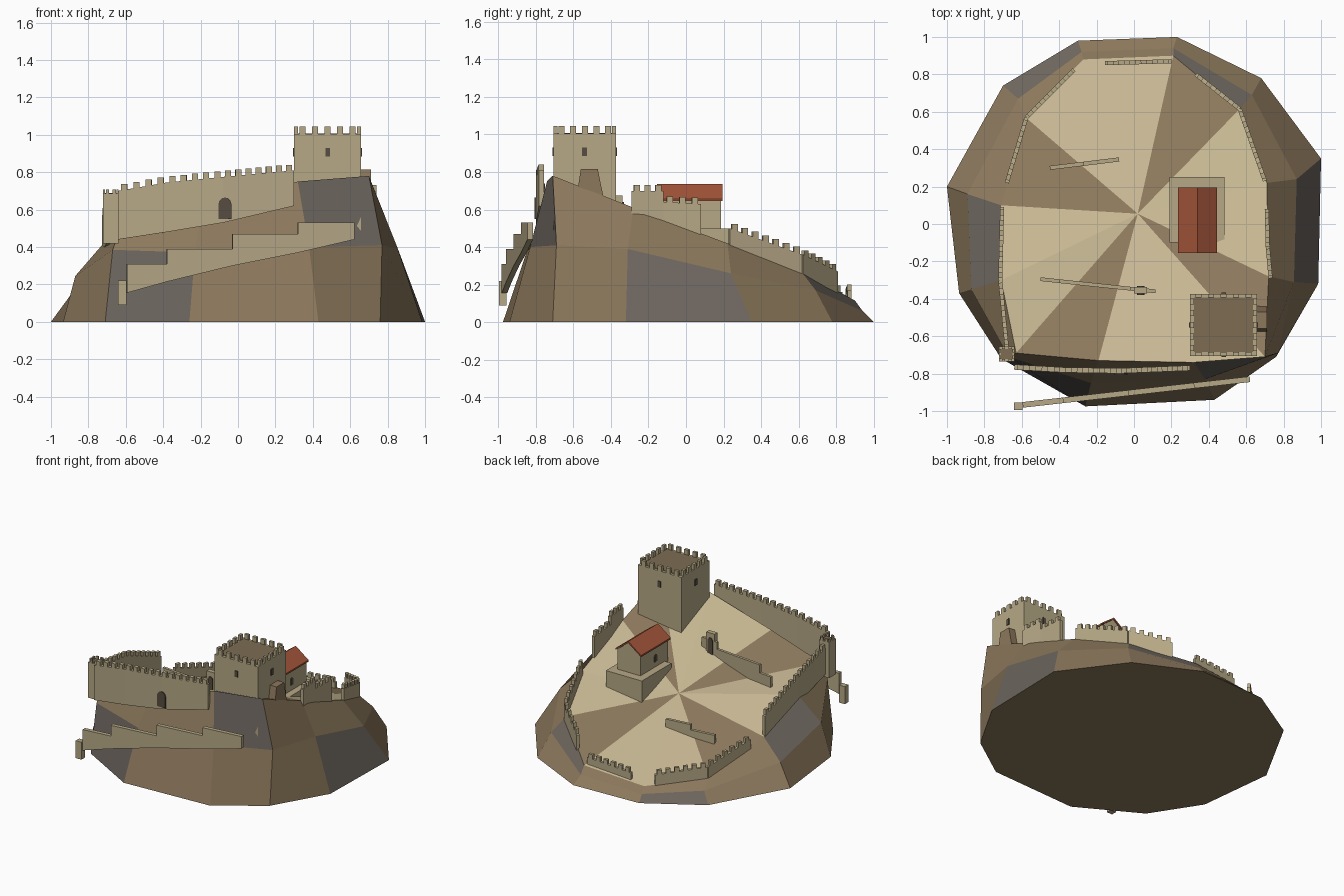
import bpy, bmesh, math
from mathutils import Vector

if "Cube" in bpy.data.objects:
    bpy.data.objects.remove(bpy.data.objects["Cube"])


def mat(name, rgb):
    m = bpy.data.materials.new(name)
    m.diffuse_color = (*rgb, 1)
    m.use_nodes = True
    m.node_tree.nodes["Principled BSDF"].inputs["Base Color"].default_value = m.diffuse_color
    return m


SAND = mat("sand", (.57, .475, .29))
BROWN = mat("brown_earth", (.262, .188, .107))
GREY = mat("grey_rock", (.15, .13, .11))
STONE = mat("wall_stone", (.47, .395, .24))
FLOOR = mat("tower_floor", (.205, .15, .084))
DARK = mat("dark_opening", (.095, .075, .055))
TILE = mat("red_tile", (.376, .091, .042))


def finish(name, bm, mats):
    bmesh.ops.recalc_face_normals(bm, faces=bm.faces)
    me = bpy.data.meshes.new(name)
    bm.to_mesh(me)
    bm.free()
    for m in mats:
        me.materials.append(m)
    ob = bpy.data.objects.new(name, me)
    bpy.context.collection.objects.link(ob)
    return ob


def prism(bm, a, b, t):
    """Upright slab from a to b, each (x, y, bottom, top), thickness t."""
    d = Vector((b[0] - a[0], b[1] - a[1], 0)).normalized()
    n = Vector((-d.y, d.x, 0)) * t / 2
    rings = []
    for p in (a, b):
        rings.append([bm.verts.new(Vector((p[0], p[1], z)) + s * n)
                      for s, z in ((-1, p[2]), (1, p[2]), (1, p[3]), (-1, p[3]))])
    r, q = rings
    bm.faces.new(r)
    bm.faces.new(q[::-1])
    for i in range(4):
        j = (i + 1) % 4
        bm.faces.new((r[i], q[i], q[j], r[j]))


def box(bm, x0, x1, y0, y1, z0, z1):
    ym = (y0 + y1) / 2
    prism(bm, (x0, ym, z0, z1), (x1, ym, z0, z1), y1 - y0)


def merlons(bm, a, b, t, step=.058, w=.032, h=.032):
    length = math.dist(a[:2], b[:2])
    n = max(2, round(length / step))
    mix = lambda f: [a[k] + (b[k] - a[k]) * f for k in range(4)]
    for i in range(n):
        f = (i + .5) / n
        p, q = mix(f - w / 2 / length), mix(f + w / 2 / length)
        z = mix(f)[3]
        prism(bm, (p[0], p[1], z - .02, z + h), (q[0], q[1], z - .02, z + h), t)


def wall(name, pts, t=.028, crenels=True):
    bm = bmesh.new()
    for a, b in zip(pts, pts[1:]):
        prism(bm, a, b, t)
        if crenels:
            merlons(bm, a, b, t)
    return finish(name, bm, [STONE])


def stepped_wall(name, a, b, steps, t=.03):
    """Wall with level tops; steps = (x from, x to, bottom, bottom, top)."""
    bm = bmesh.new()
    y = lambda x: a[1] + (b[1] - a[1]) * (x - a[0]) / (b[0] - a[0])
    for x0, x1, z0, z1, top in steps:
        prism(bm, (x0, y(x0), z0, top), (x1, y(x1), z1, top), t)
    return finish(name, bm, [STONE])


def part(name, m, *dims):
    bm = bmesh.new()
    box(bm, *dims)
    return finish(name, bm, [m])


# Rock: base, shoulder and rim rings around one centre point
base = [(.23, 1), (.68, .78), (1, .35), (.985, -.32), (.76, -.71), (.43, -.94),
        (-.26, -.975), (-.71, -.72), (-.935, -.37), (-1, .2), (-.7, .74), (-.3, .98)]
shoulder = [(.21, .94, .06), (.63, .69, .17), (.87, .24, .26), (.855, -.31, .39),
            (.77, -.69, .41), (.38, -.83, .4), (-.23, -.85, .37), (-.67, -.71, .385),
            (-.87, -.35, .245), (-.89, .16, .15), (-.62, .67, .06), (-.28, .92, .04)]
rim = [(.21, .9, .115), (.56, .61, .275), (.71, .22, .42), (.72, -.28, .61),
       (.7, -.71, .78), (.32, -.74, .75), (-.19, -.73, .61), (-.63, -.69, .5),
       (-.71, -.3, .43), (-.71, .1, .27), (-.58, .57, .11), (-.27, .88, .08)]
bm = bmesh.new()
R = [[bm.verts.new((*p, 0)[:3]) for p in ring] for ring in (base, shoulder, rim)]
peak = bm.verts.new((.02, .055, .38))
bm.faces.new(R[0])
for i in range(12):
    j = (i + 1) % 12
    for k, off in ((0, 2), (1, 0)):
        f = bm.faces.new((R[k][i], R[k][j], R[k + 1][j], R[k + 1][i]))
        f.material_index = 1 if i % 4 == off else 0
    f = bm.faces.new((R[2][i], R[2][j], peak))
    f.material_index = 0 if i % 3 == 0 else 2
finish("rock", bm, [BROWN, GREY, SAND])

# Crenellated ring walls
wall("front_wall", [(-.64, -.765, .44, .7), (-.38, -.78, .48, .745),
                    (-.08, -.785, .53, .775), (.3, -.77, .62, .81)])
wall("left_wall", [(-.705, .09, .24, .42), (-.715, -.3, .38, .57), (-.68, -.66, .44, .64)], .022)
wall("back_left_wall", [(-.68, .22, .18, .29), (-.575, .57, .08, .19), (-.32, .825, .06, .16)], .022)
wall("back_wall", [(-.155, .86, .04, .145), (.2, .87, .07, .17)], .022)
wall("back_right_wall", [(.33, .8, .13, .27), (.565, .615, .24, .36), (.7, .23, .39, .5)], .022)
wall("right_wall_low", [(.71, .08, .45, .63), (.715, -.12, .52, .64)], .022)
wall("right_wall_high", [(.715, -.12, .52, .7), (.73, -.29, .57, .7)], .022)

# Outer stepped wall and its end post
stepped_wall("outer_wall", (-.595, -.967), (.62, -.83),
             [(-.595, -.38, .155, .215, .31), (-.38, -.03, .215, .3, .39),
              (-.03, .32, .3, .37, .47), (.32, .62, .37, .44, .53)])
part("outer_post", STONE, -.642, -.595, -.995, -.955, .09, .22)

# Inner walls
stepped_wall("inner_wall_back", (-.45, .3), (-.08, .345),
             [(-.45, -.27, .14, .16, .29), (-.27, -.08, .16, .2, .33)], .022)
stepped_wall("inner_wall_front", (-.5, -.295), (.115, -.36),
             [(-.5, -.4, .35, .36, .51), (-.4, -.02, .36, .46, .57),
              (-.02, .115, .46, .48, .62)], .02)
part("inner_gate", STONE, .0, .07, -.372, -.338, .48, .675)


def opening(name, c, w, h, axis, arch=True, t=.008):
    """Thin dark plate at c = bottom centre, facing along axis."""
    bm = bmesh.new()
    r = w / 2
    prof = [(-r, 0), (r, 0)]
    if arch:
        prof += [(r * math.cos(k * math.pi / 6), h - r + r * math.sin(k * math.pi / 6))
                 for k in range(7)]
    else:
        prof += [(r, h), (-r, h)]
    ends = []
    for s in (-t / 2, t / 2):
        ends.append([bm.verts.new((c[0] + (s if axis == 'x' else u),
                                   c[1] + (u if axis == 'x' else s), c[2] + v)) for u, v in prof])
    bm.faces.new(ends[0])
    bm.faces.new(ends[1])
    n = len(prof)
    for i in range(n):
        j = (i + 1) % n
        bm.faces.new((ends[0][i], ends[0][j], ends[1][j], ends[1][i]))
    finish(name, bm, [DARK])


opening("front_gate", (-.07, -.802, .55), .068, .115, 'y')
opening("inner_gate_front", (.035, -.375, .52), .04, .12, 'y')
opening("inner_gate_back", (.035, -.335, .52), .04, .12, 'y')


def tower(name, x0, x1, y0, y1, z0, z1, t, step, w, h):
    bm = bmesh.new()
    box(bm, x0, x1, y0, y1, z0, z1)
    i = t / 2
    c = [(x0 + i, y0 + i), (x1 - i, y0 + i), (x1 - i, y1 - i), (x0 + i, y1 - i)]
    for k in range(4):
        a, b = c[k], c[(k + 1) % 4]
        merlons(bm, (*a, z0, z1), (*b, z0, z1), t, step, w, h)
    finish(name, bm, [STONE])
    part(name + "_floor", FLOOR, x0 + t, x1 - t, y0 + t, y1 - t, z1 - .01, z1 + .003)


# Keep with windows and side porch
tower("keep", .3, .657, -.705, -.373, .45, 1.005, .02, .062, .032, .04)
tower("corner_turret", -.722, -.638, -.735, -.655, .42, .685, .012, .036, .018, .022)
for nm, p, ax in (("front", (.48, -.707, .885), 'y'), ("back", (.48, -.371, .885), 'y'),
                  ("left", (.298, -.54, .885), 'x'), ("right", (.659, -.54, .885), 'x')):
    opening("keep_window_" + nm, p, .025, .045, ax, False)
bm = bmesh.new()
ends = [[bm.verts.new((x, y, z)) for y, z in ((-.59, .62), (-.43, .62), (-.47, .815), (-.56, .815))]
        for x in (.65, .71)]
bm.faces.new(ends[0])
bm.faces.new(ends[1])
for i in range(4):
    j = (i + 1) % 4
    bm.faces.new((ends[0][i], ends[0][j], ends[1][j], ends[1][i]))
finish("keep_porch", bm, [BROWN])

# House on its terrace, with a gabled tile roof
part("house_terrace", STONE, .19, .485, -.1, .25, .3, .5)
bm = bmesh.new()
prof = [(.245, .45), (.435, .45), (.435, .65), (.34, .722), (.245, .65)]
ends = [[bm.verts.new((x, y, z)) for x, z in prof] for y in (-.14, .187)]
bm.faces.new(ends[0])
bm.faces.new(ends[1])
for i in range(5):
    j = (i + 1) % 5
    bm.faces.new((ends[0][i], ends[0][j], ends[1][j], ends[1][i]))
finish("house", bm, [STONE])
bm = bmesh.new()
for x in (.235, .445):
    lo = [bm.verts.new((px, y, z)) for y in (-.155, .195)
          for px, z in ((x, .645), (.34, .722), (.34, .735), (x, .657))]
    bm.faces.new(lo[:4])
    bm.faces.new(lo[4:])
    for i in range(4):
        j = (i + 1) % 4
        bm.faces.new((lo[i], lo[j], lo[4 + j], lo[4 + i]))
finish("house_roof", bm, [TILE])
opening("house_window_left", (.244, .01, .54), .03, .055, 'x')
opening("house_window_right", (.436, .01, .54), .03, .055, 'x')
